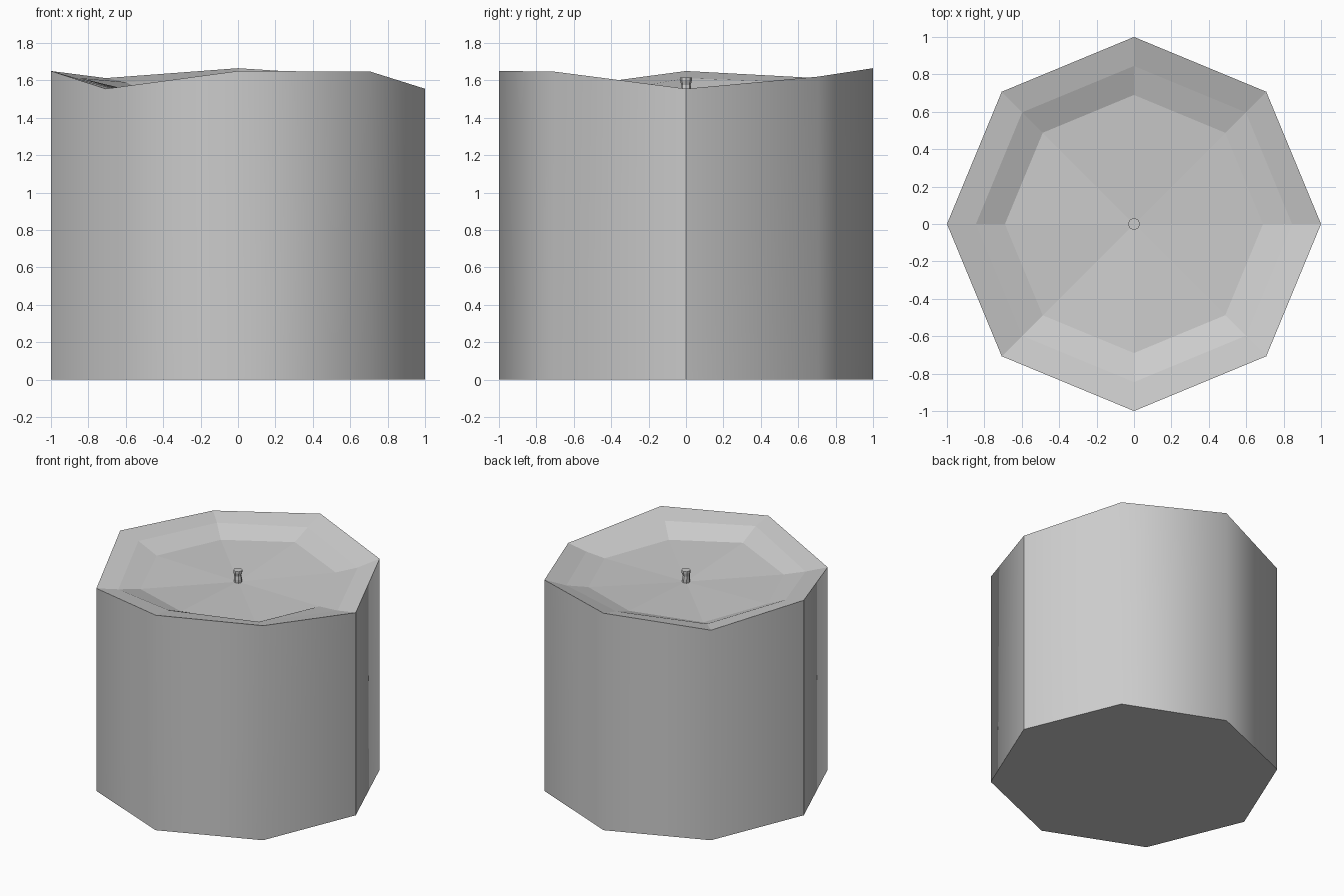
import bpy, bmesh
from math import cos, sin, pi

if "Cube" in bpy.data.objects:
    bpy.data.objects.remove(bpy.data.objects["Cube"])

SIDES = 8
# heights around the candle, counter-clockwise from +x
RIM = [1.555, 1.62, 1.665, 1.612, 1.65, 1.555, 1.65, 1.647]
LIP = [1.53, 1.565, 1.62, 1.59, 1.612, 1.535, 1.63, 1.605]
POOL = [1.52, 1.54, 1.565, 1.53, 1.54, 1.525, 1.56, 1.53]


def ring(bm, r, heights, cx=0, cy=0):
    return [bm.verts.new((cx + r * cos(2 * pi * i / SIDES),
                          cy + r * sin(2 * pi * i / SIDES), heights[i]))
            for i in range(SIDES)]


def bridge(bm, a, b, smooth=False):
    for i in range(SIDES):
        j = (i + 1) % SIDES
        bm.faces.new((a[i], a[j], b[j], b[i])).smooth = smooth


def sharpen(bm, verts):
    for i in range(SIDES):
        e = bm.edges.get((verts[i], verts[(i + 1) % SIDES]))
        if e:
            e.smooth = False


def finish(bm, name):
    bmesh.ops.recalc_face_normals(bm, faces=bm.faces)
    mesh = bpy.data.meshes.new(name)
    bm.to_mesh(mesh)
    bm.free()
    obj = bpy.data.objects.new(name, mesh)
    bpy.context.collection.objects.link(obj)
    return obj


# wax body: smooth octagonal wall, uneven rim and sunken melted pool
bm = bmesh.new()
base = ring(bm, 1, [0] * SIDES)
rim = ring(bm, 1, RIM)
lip = ring(bm, 0.845, LIP)
pool = ring(bm, 0.69, POOL)
bm.faces.new(base[::-1])
bridge(bm, base, rim, smooth=True)
bridge(bm, rim, lip)
bridge(bm, lip, pool)
centre = bm.verts.new((0, 0, 1.525))
for i in range(SIDES):
    bm.faces.new((pool[i], pool[(i + 1) % SIDES], centre))
sharpen(bm, base)
sharpen(bm, rim)
for i in (0, 4):
    bm.edges.get((base[i], rim[i])).smooth = False
finish(bm, "candle_wax")

# wick: short, slightly pinched stub
bm = bmesh.new()
profile = [(0.028, 1.50, 0), (0.028, 1.55, 0), (0.025, 1.575, -0.003),
           (0.032, 1.602, 0), (0.032, 1.616, 0)]
rings = [ring(bm, r, [z] * SIDES, cx) for r, z, cx in profile]
for a, b in zip(rings, rings[1:]):
    bridge(bm, a, b)
bm.faces.new(rings[0][::-1])
bm.faces.new(rings[-1])
finish(bm, "wick")
